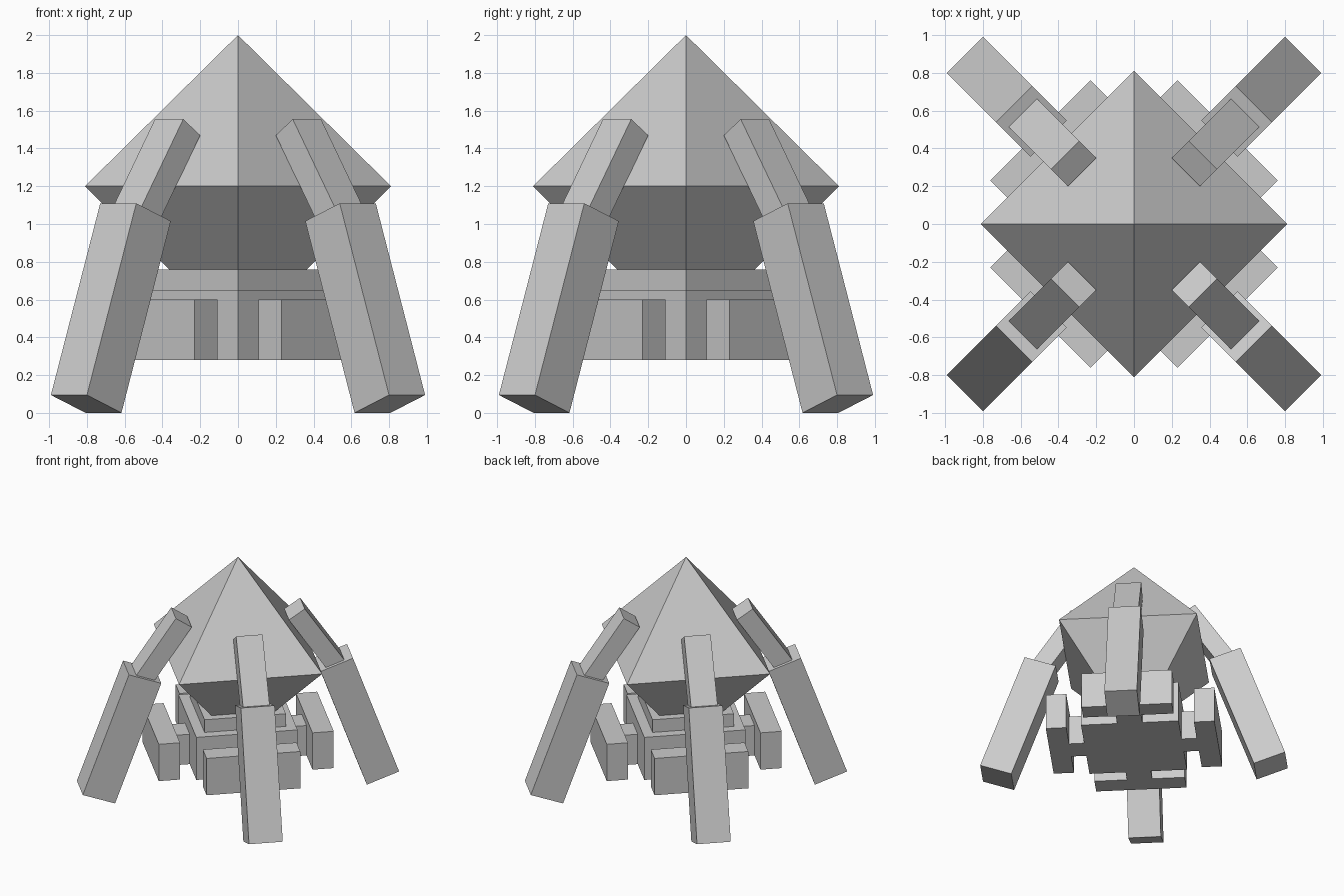
import bpy, bmesh
from math import radians
from mathutils import Matrix

if "Cube" in bpy.data.objects:
    bpy.data.objects.remove(bpy.data.objects["Cube"])


def finish(name, bm):
    bmesh.ops.recalc_face_normals(bm, faces=bm.faces)
    mesh = bpy.data.meshes.new(name)
    bm.to_mesh(mesh)
    bm.free()
    obj = bpy.data.objects.new(name, mesh)
    bpy.context.collection.objects.link(obj)
    return obj


def box(name, size, radius, z, turn, tilt=0):
    """Box pushed out from the centre along heading `turn`, top leaning inward by `tilt`."""
    bm = bmesh.new()
    m = (Matrix.Rotation(radians(turn), 4, 'Z')
         @ Matrix.Translation((radius, 0, z))
         @ Matrix.Rotation(radians(-tilt), 4, 'Y')
         @ Matrix.Diagonal((*size, 1)))
    bmesh.ops.create_cube(bm, size=1, matrix=m)
    return finish(name, bm)


# Crystal-shaped roof: octahedron with corners on the axes
bm = bmesh.new()
R, H, MID = 0.81, 0.8, 1.2
ring = [bm.verts.new(p) for p in ((R, 0, MID), (0, R, MID), (-R, 0, MID), (0, -R, MID))]
for z in (MID + H, MID - H):
    tip = bm.verts.new((0, 0, z))
    for i in range(4):
        bm.faces.new((ring[i], ring[(i + 1) % 4], tip))
finish("crystal_roof", bm)

# Square core and its raised cap, turned to the diagonals
box("core", (0.81, 0.81, 0.37), 0, 0.465, 45)
box("core_cap", (0.65, 0.65, 0.11), 0, 0.705, 45)

# Four identical diagonal sides
for i, side in enumerate(("back_right", "back_left", "front_left", "front_right")):
    turn = 45 + 90 * i
    # Outer panel and the short link to the core
    box(f"{side}_panel", (0.17, 0.75, 0.32), 0.615, 0.44, turn)
    box(f"{side}_link", (0.20, 0.21, 0.26), 0.47, 0.41, turn)
    # Thick lower leg and thinner upper leg
    box(f"{side}_lower_leg", (0.275, 0.27, 1.08), 0.952, 0.555, turn, 20)
    box(f"{side}_upper_leg", (0.153, 0.212, 0.65), 0.634, 1.243, turn, 34)
